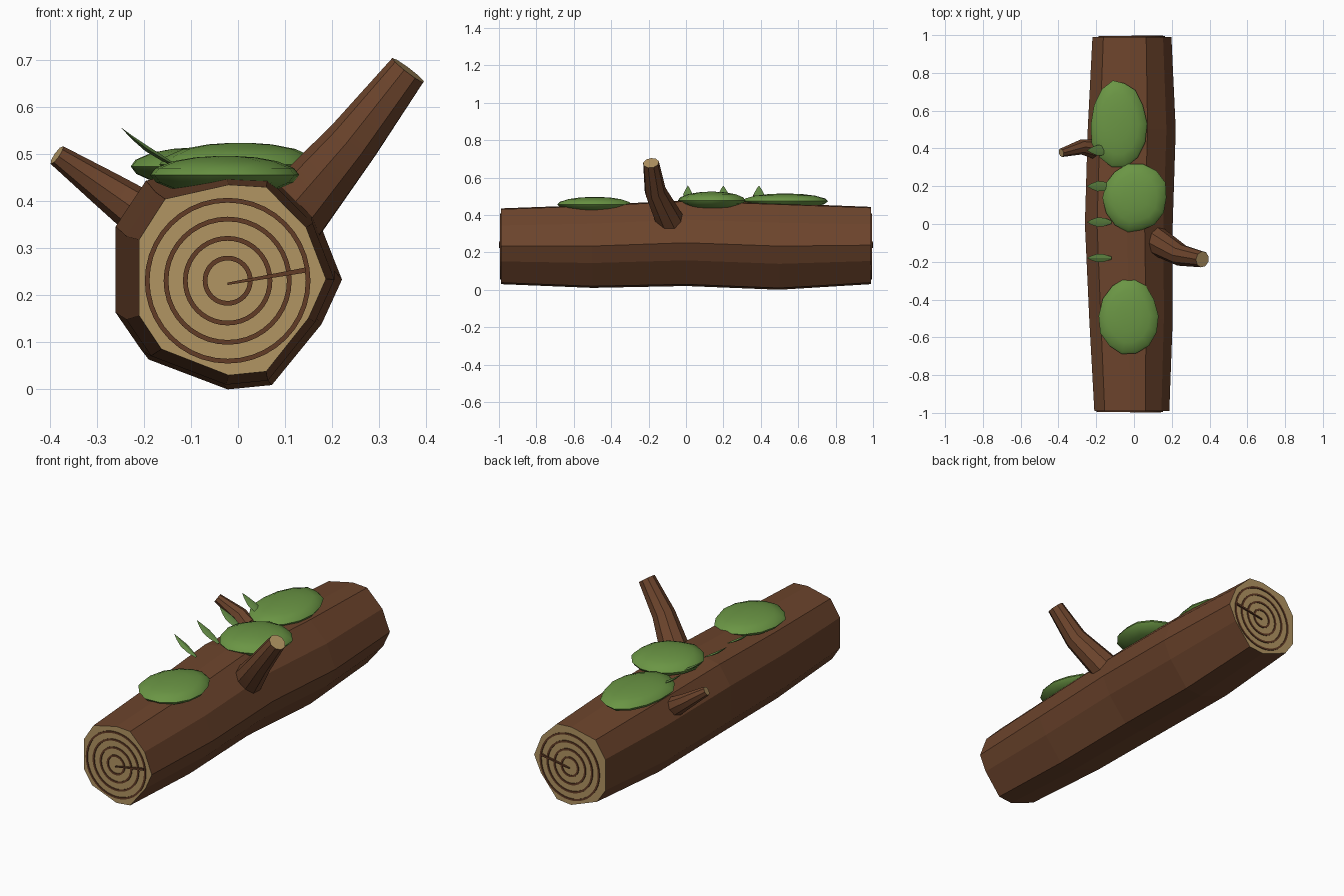
import bpy, bmesh, math, random
from mathutils import Vector

if "Cube" in bpy.data.objects:
    bpy.data.objects.remove(bpy.data.objects["Cube"])

random.seed(4)


def material(name, rgb):
    m = bpy.data.materials.new(name)
    m.diffuse_color = (*[(c / 255) ** 2.2 for c in rgb], 1)
    m.use_nodes = True
    m.node_tree.nodes["Principled BSDF"].inputs["Base Color"].default_value = m.diffuse_color
    return m


BARK = material("bark brown", (108, 70, 48))
WOOD = material("cut wood tan", (176, 147, 98))
RING = material("ring brown", (98, 62, 42))
MOSS = material("moss green", (106, 148, 70))
LEAF = material("leaf green", (104, 144, 74))


def make(name, bm, *mats):
    bmesh.ops.recalc_face_normals(bm, faces=bm.faces)
    me = bpy.data.meshes.new(name)
    bm.to_mesh(me)
    bm.free()
    ob = bpy.data.objects.new(name, me)
    bpy.context.collection.objects.link(ob)
    for m in mats:
        me.materials.append(m)
    return ob


def smooth(ob, angle):
    bpy.ops.object.select_all(action='DESELECT')
    ob.select_set(True)
    bpy.context.view_layer.objects.active = ob
    bpy.ops.object.shade_smooth_by_angle(angle=math.radians(angle))


def loft(bm, rings, cap_start=0, cap_end=0):
    """Skin a list of equal point loops and cap both ends."""
    loops = [[bm.verts.new(p) for p in r] for r in rings]
    n = len(loops[0])
    for a, b in zip(loops, loops[1:]):
        for i in range(n):
            bm.faces.new((a[i], a[(i + 1) % n], b[(i + 1) % n], b[i]))
    bm.faces.new(loops[0]).material_index = cap_start
    bm.faces.new(loops[-1]).material_index = cap_end


# Log: one irregular outline fitted to the extents of each station
outline = [(.06, .425), (-.02, .43), (-.155, .40), (-.21, .315), (-.21, .155), (-.163, .085),
           (-.02, .03), (.06, .038), (.15, .15), (.187, .232), (.145, .34)]
stations = [  # y, x min, x max, z min, z max
    (-.99, -.21, .187, .03, .435), (-.5, -.237, .205, .01, .453), (0, -.26, .205, .02, .478),
    (.5, -.245, .221, 0, .462), (.99, -.22, .198, .03, .443)]
rings = [[(x0 + (x + .21) / .397 * (x1 - x0), y, z0 + (z - .03) / .4 * (z1 - z0)) for x, z in outline]
         for y, x0, x1, z0, z1 in stations]
bm = bmesh.new()
loft(bm, rings, 1, 1)
make("log", bm, BARK, WOOD)

# Growth rings and a tapered crack on both cut ends
for side, label in ((-1, "front"), (1, "back")):
    cx, cz, n = (-.022 if side < 0 else -.012), .231, 40
    bm = bmesh.new()
    for r in (.048, .09, .131, .171):
        prof = []
        for k in range(n):
            a = 2 * math.pi * k / n
            c, s = math.cos(a), math.sin(a)
            prof.append([bm.verts.new((cx + q * c, side * y, cz + q * s))
                         for q, y in ((r - .005, .989), (r - .005, .994), (r + .005, .994), (r + .005, .989))])
        for k in range(n):
            a, b = prof[k], prof[(k + 1) % n]
            for j in range(3):
                bm.faces.new((a[j], a[j + 1], b[j + 1], b[j]))
    make(label + "_growth_rings", bm, RING)
    bm = bmesh.new()
    tri = [(cx, -.009), (cx, -.004), (cx + .165, .028), (cx + .165, .017)]
    order = [tri[i] for i in (0, 1, 2, 3)]
    loft(bm, [[(x, side * y, cz + z) for x, z in order] for y in (.989, .999)])
    make(label + "_crack", bm, RING)


# Branches: tapered bent tubes with a pale cut tip
def branch(name, path, sides):
    pts = [Vector(p[:3]) for p in path]
    rings = []
    for i, p in enumerate(pts):
        d = (pts[min(i + 1, len(pts) - 1)] - pts[max(i - 1, 0)]).normalized()
        u = d.cross(Vector((0, 1, 0))).normalized()
        v = d.cross(u)
        r = path[i][3]
        rings.append([p + r * (math.cos(t) * u + math.sin(t) * v)
                      for t in (2 * math.pi * k / sides for k in range(sides))])
    bm = bmesh.new()
    loft(bm, rings, 0, 1)
    smooth(make(name, bm, BARK, WOOD), 25)


branch("right_branch", [(.11, -.085, .365, .078), (.247, -.165, .528, .058), (.362, -.187, .678, .043)], 9)
branch("left_branch", [(-.18, .39, .355, .055), (-.28, .408, .425, .04), (-.385, .377, .498, .023)], 8)


# Moss pads: flattened, slightly uneven domes with a sharp rim
def moss(name, centre, size, taper):
    n = 14
    wob = [random.uniform(.95, 1.03) for _ in range(n)]
    bm = bmesh.new()
    rings = []
    for h, q in ((-1, .35), (-.8, .68), (-.4, .92), (0, 1), (.35, .93), (.72, .7), (.93, .4), (1, .12)):
        ring = []
        for k in range(n):
            t = 2 * math.pi * k / n
            x, y = q * wob[k] * math.cos(t), q * wob[k] * math.sin(t)
            x *= 1 + taper * y
            ring.append((centre[0] + size[0] * x, centre[1] + size[1] * y, centre[2] + size[2] * h))
        rings.append(ring)
    loft(bm, rings)
    smooth(make(name, bm, MOSS), 50)


moss("front_moss", (-.025, -.487, .456), (.16, .208, .04), -.12)
moss("middle_moss", (.005, .138, .478), (.172, .182, .046), .05)
moss("back_moss", (-.08, .53, .474), (.152, .23, .04), -.08)

# Leaf blades: slim pointed sprouts leaning to the left
for i, (y, w) in enumerate(((-.18, .022), (.01, .025), (.2, .027), (.39, .028))):
    base, tip = Vector((-.12, y, .468)), Vector((-.248, y, .556))
    nrm = Vector((.56, 0, .83))
    rings = []
    for t, f, sag in ((0, .35, 0), (.3, .9, -.004), (.55, 1, -.006), (.8, .55, -.004), (1, .03, 0)):
        c = base.lerp(tip, t) + nrm * sag
        side = Vector((0, w * f, 0))
        rings.append([c - side, c + nrm * .006 * f, c + side, c - nrm * .006 * f])
    bm = bmesh.new()
    loft(bm, rings)
    smooth(make("leaf_blade_%d" % (i + 1), bm, LEAF), 30)
